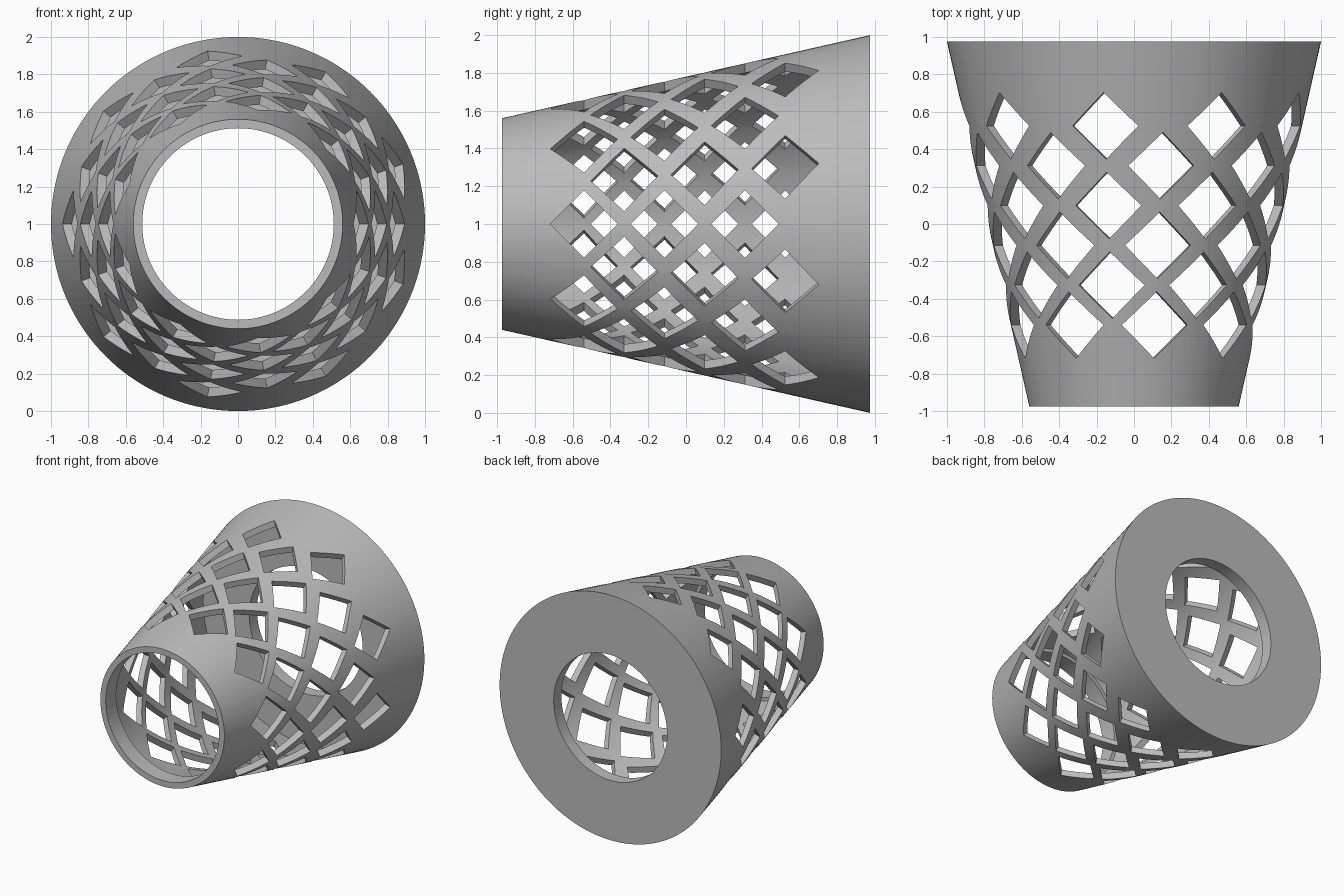
import bpy, bmesh, math
from mathutils import Vector

cube = bpy.data.objects.get("Cube")
if cube:
    bpy.data.objects.remove(cube)

SEGMENTS = 144
CENTRE = Vector((0, 0, 1))


def make_object(name, bm):
    bmesh.ops.recalc_face_normals(bm, faces=bm.faces)
    mesh = bpy.data.meshes.new(name)
    bm.to_mesh(mesh)
    bm.free()
    obj = bpy.data.objects.new(name, mesh)
    bpy.context.collection.objects.link(obj)
    return obj


def radial(angle):
    return Vector((math.sin(angle), 0, math.cos(angle)))


def lathe(name, profile):
    """Revolve a closed (radius, y) profile around the lengthwise axis."""
    bm = bmesh.new()
    rings = []
    for i in range(SEGMENTS):
        out = radial(math.tau * i / SEGMENTS)
        rings.append([bm.verts.new(CENTRE + out * r + Vector((0, y, 0)))
                      for r, y in profile])
    n = len(profile)
    for i in range(SEGMENTS):
        a, b = rings[i], rings[(i + 1) % SEGMENTS]
        for j in range(n):
            k = (j + 1) % n
            bm.faces.new((a[j], a[k], b[k], b[j]))
    return make_object(name, bm)


def diamond_cutters(name, half=0.178, inner=0.53, outer=1.1):
    """Six staggered rows of nine radial diamond prisms."""
    bm = bmesh.new()
    for row in range(6):
        y = -0.54 + 0.213 * row
        for col in range(9):
            a = math.radians((10 if row % 2 == 0 else -10) + 40 * col)
            out, side = radial(a), Vector((math.cos(a), 0, -math.sin(a)))
            along = Vector((0, 1, 0))
            corners = [side * half, along * half, -side * half, -along * half]
            mid = CENTRE + along * y
            low, high = [[bm.verts.new(mid + out * r + c) for c in corners]
                         for r in (inner, outer)]
            bm.faces.new(low)
            bm.faces.new(high)
            for j in range(4):
                k = (j + 1) % 4
                bm.faces.new((low[j], low[k], high[k], high[j]))
    return make_object(name, bm)


# Hollow tapered shell with a front lip and a holed back plate
shell = lathe("lattice_shell", [
    (0.56, -0.975), (1.0, 0.975), (0.512, 0.975), (0.512, 0.875),
    (0.927, 0.875), (0.54, -0.84), (0.512, -0.84), (0.512, -0.975)])

# Diamond openings
cutter = diamond_cutters("diamond_cutter")
cutter.hide_render = True
cut = shell.modifiers.new("openings", "BOOLEAN")
cut.operation = "DIFFERENCE"
cut.solver = "EXACT"
cut.object = cutter
bpy.ops.object.select_all(action="DESELECT")
bpy.context.view_layer.objects.active = shell
shell.select_set(True)
bpy.ops.object.modifier_apply(modifier=cut.name)
bpy.data.objects.remove(cutter)
bpy.ops.object.shade_smooth_by_angle(angle=math.radians(30))

# Plain grey finish
grey = bpy.data.materials.new("grey")
grey.use_nodes = True
colour = (0.5, 0.5, 0.5, 1)
grey.diffuse_color = colour
grey.node_tree.nodes["Principled BSDF"].inputs["Base Color"].default_value = colour
shell.data.materials.clear()
shell.data.materials.append(grey)
